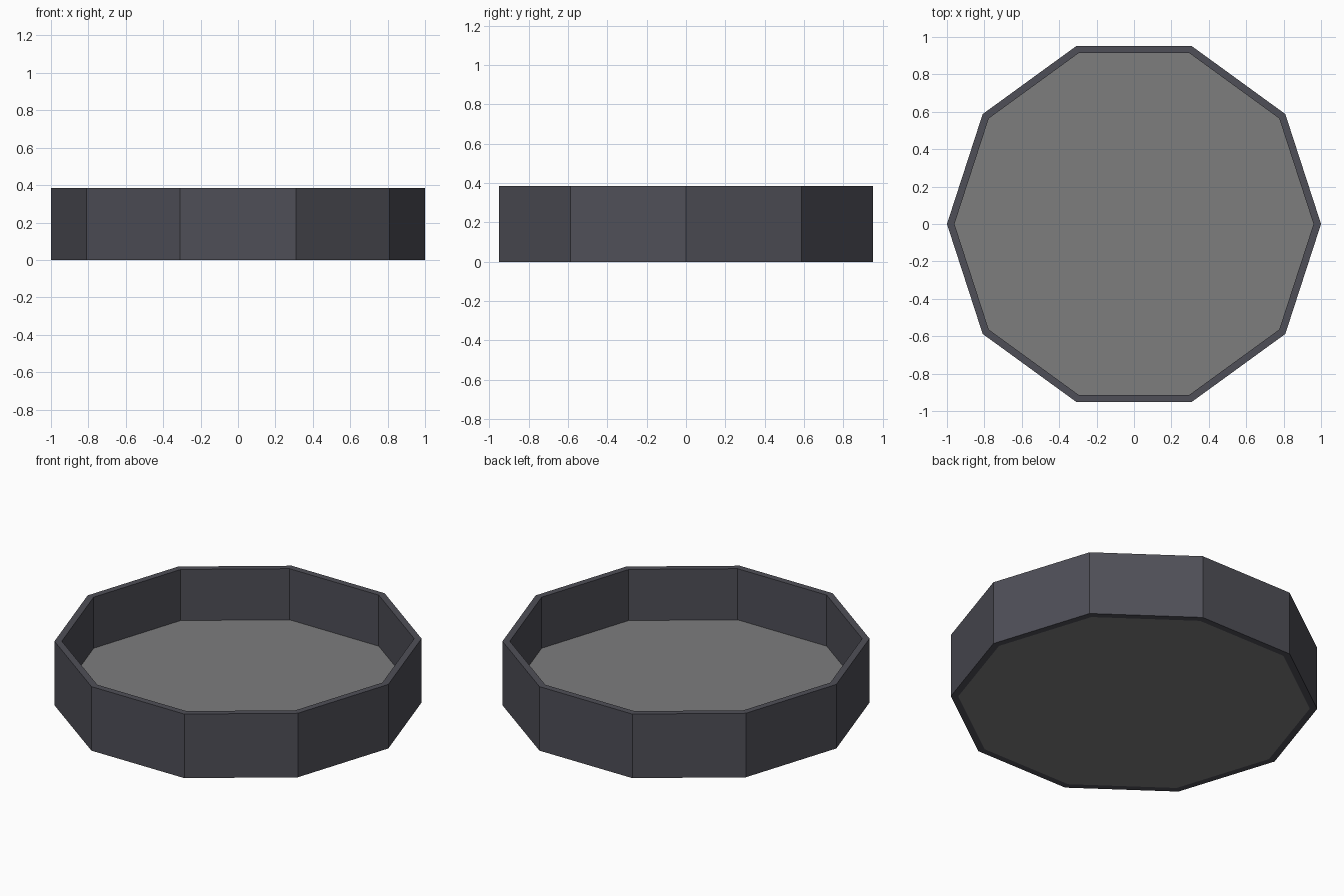
import bpy, bmesh, math

if "Cube" in bpy.data.objects:
    bpy.data.objects.remove(bpy.data.objects["Cube"])

SIDES, R_OUT, R_IN, HEIGHT, FLOOR = 10, 1.0, 0.96, 0.385, 0.078


def material(name, rgb):
    m = bpy.data.materials.new(name)
    m.diffuse_color = (*rgb, 1.0)
    m.use_nodes = True
    m.node_tree.nodes["Principled BSDF"].inputs["Base Color"].default_value = m.diffuse_color
    return m


def ring(bm, radius, z):
    return [bm.verts.new((radius * math.cos(2 * math.pi * i / SIDES),
                          radius * math.sin(2 * math.pi * i / SIDES), z))
            for i in range(SIDES)]


def bridge(bm, a, b):
    for i in range(SIDES):
        j = (i + 1) % SIDES
        bm.faces.new((a[i], a[j], b[j], b[i]))


def finish(bm, name, mat):
    bmesh.ops.recalc_face_normals(bm, faces=bm.faces[:])
    mesh = bpy.data.meshes.new(name)
    bm.to_mesh(mesh)
    bm.free()
    mesh.materials.append(mat)
    ob = bpy.data.objects.new(name, mesh)
    bpy.context.collection.objects.link(ob)
    return ob


# Ten-sided outer wall: a closed band with rectangular section
bm = bmesh.new()
loops = [ring(bm, r, z) for r, z in
         ((R_OUT, 0), (R_OUT, HEIGHT), (R_IN, HEIGHT), (R_IN, 0))]
for k in range(4):
    bridge(bm, loops[k], loops[(k + 1) % 4])
finish(bm, "wall", material("dark slate", (0.078, 0.078, 0.096)))

# Floor slab, flush with the wall's underside
bm = bmesh.new()
low, high = ring(bm, R_IN, 0), ring(bm, R_IN, FLOOR)
bridge(bm, low, high)
bm.faces.new(low[::-1])
bm.faces.new(high)
finish(bm, "floor", material("mid grey", (0.205, 0.205, 0.208)))
